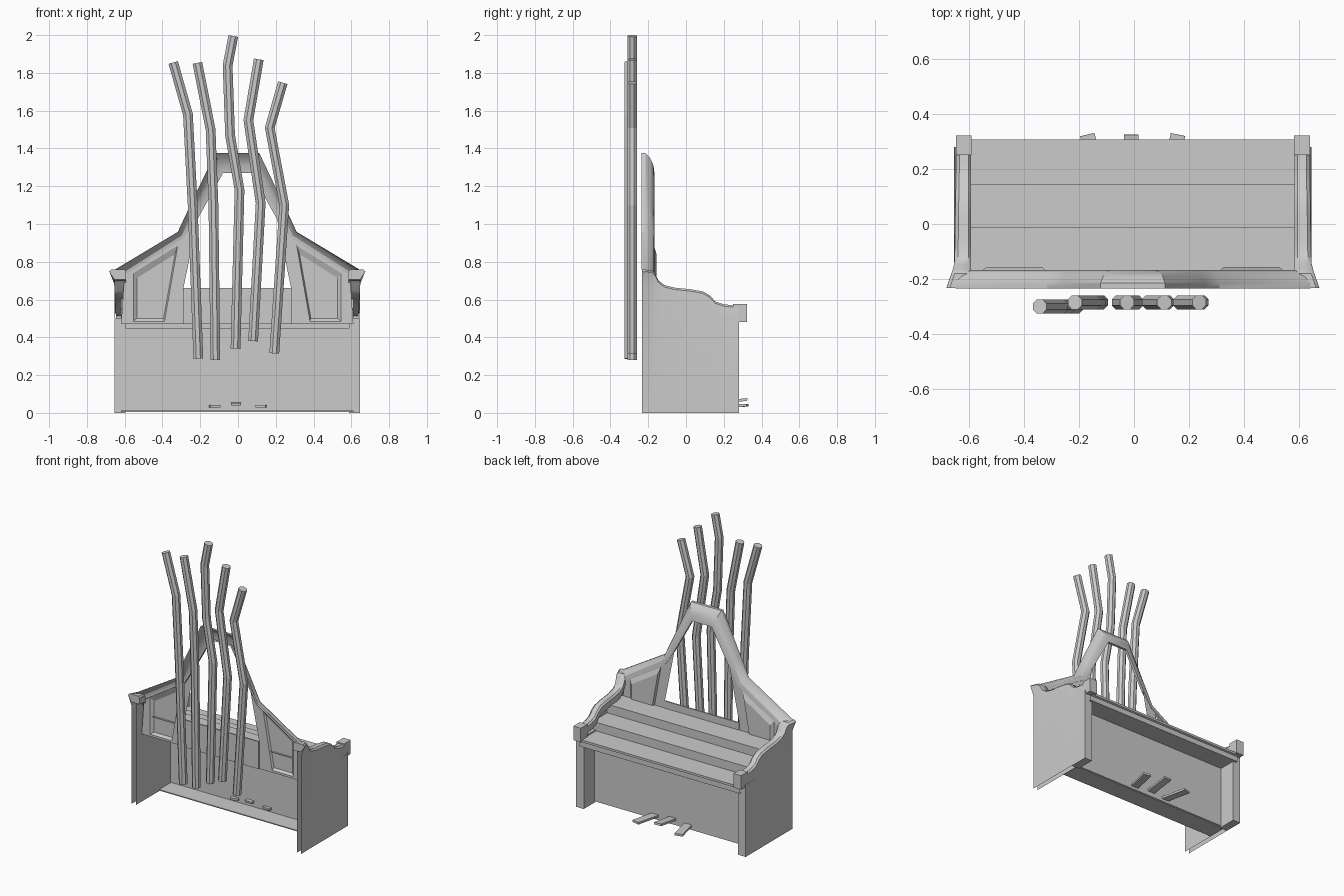
import bpy, bmesh, math
from mathutils import Vector

if "Cube" in bpy.data.objects:
    bpy.data.objects.remove(bpy.data.objects["Cube"])

CX = -0.004  # symmetry plane of the case


def finish(name, bm, smooth=False, normals=True):
    bmesh.ops.remove_doubles(bm, verts=bm.verts, dist=1e-5)
    if normals:
        bmesh.ops.recalc_face_normals(bm, faces=bm.faces)
    me = bpy.data.meshes.new(name)
    bm.to_mesh(me)
    bm.free()
    ob = bpy.data.objects.new(name, me)
    bpy.context.collection.objects.link(ob)
    if smooth:
        bpy.ops.object.select_all(action='DESELECT')
        ob.select_set(True)
        bpy.context.view_layer.objects.active = ob
        bpy.ops.object.shade_smooth_by_angle(angle=math.radians(32))
    return ob


def loft(bm, rings, closed=False, caps=False):
    """Skin a list of equally long point rows."""
    rows = [[bm.verts.new(p) for p in r] for r in rings]
    n = len(rows[0])
    for a, b in zip(rows, rows[1:]):
        for i in range(n if closed else n - 1):
            j = (i + 1) % n
            bm.faces.new((a[i], a[j], b[j], b[i]))
    if caps:
        bm.faces.new(rows[0])
        bm.faces.new(rows[-1])


def box(name, x, y, z):
    bm = bmesh.new()
    ring = lambda h: [(x[0], y[0], h), (x[1], y[0], h), (x[1], y[1], h), (x[0], y[1], h)]
    loft(bm, [ring(z[0]), ring(z[1])], True, True)
    return finish(name, bm)


def strip(name, prof, x0, x1):
    """Open (y, z) profile pulled along x."""
    bm = bmesh.new()
    loft(bm, [[(x, y, z) for y, z in prof] for x in (x0, x1)])
    return finish(name, bm)


# stepped top, overhanging ledge, recessed knee panel and floor
strip("stepped_top", [(-.17, .61), (-.01, .61), (-.01, .55), (.145, .55), (.145, .49),
                      (.307, .49), (.307, .475), (.295, .47), (.295, .435), (.16, .435)],
      CX - .615, CX + .615)
box("knee_panel", (CX - .615, CX + .615), (.15, .16), (.01, .45))
box("floor_strip", (CX - .615, CX + .615), (.02, .155), (.005, .012))

# curved top line of the sides (y, z, outer x)
TOP = [(-.232, .76, .678), (-.18, .755, .66), (-.165, .74, .655), (-.145, .70, .65),
       (-.115, .677, .648), (-.06, .663, .647), (.02, .655, .646), (.09, .643, .645),
       (.125, .622, .644), (.155, .59, .644), (.20, .575, .643), (.26, .568, .643)]

for s, side in ((-1, "left"), (1, "right")):
    X = lambda v: CX + s * v
    # outer side sheet and inner sheet, open at back and bottom
    bm = bmesh.new()
    loft(bm, [[(X(.65), y, .0) for y, z, x in TOP] + [(X(.65), .28, 0)],
              [(X(.65), y, .02) for y, z, x in TOP] + [(X(.65), .28, .02)],
              [(X(.65), y, z - .08) for y, z, x in TOP] + [(X(.65), .28, .49)],
              [(X(x), y, z - .01) for y, z, x in TOP] + [(X(.643), .28, .56)]])
    loft(bm, [[(X(.617), y, h if h is not None else z - .03) for y, z, x in TOP]
              for h in (.0, .4, None)])
    finish(side + "_side", bm, True)
    # front post
    box(side + "_post", (X(.592), X(.65)), (.15, .28), (0, .50))
    # scrolled arm rail with flared back end
    bm = bmesh.new()
    loft(bm, [[(X(x), y, z - .012), (X(x - .012), y, z), (X(.598), y, z),
               (X(.588), y, z - .012), (X(.588), y, z - .055), (X(min(x, .65)), y, z - .055)]
              for y, z, x in TOP], True, True)
    finish(side + "_arm_rail", bm, True)
    box(side + "_arm_end", (X(.586), X(.643)), (.25, .322), (.48, .577))

    # back wing with bevelled raised field
    bm = bmesh.new()
    outer = [(.615, .47), (.597, .73), (.285, .925), (.36, .47)]
    fields = [(0, outer), (0, [(.55, .485), (.55, .74), (.315, .885), (.385, .485)]),
              (.014, [(.53, .50), (.53, .715), (.33, .84), (.39, .50)])]
    loft(bm, [[(X(x), -.17 + d, z) for x, z in pts] for d, pts in fields], True)
    bm.faces.new([bm.verts.new((X(x), -.156, z)) for x, z in fields[2][1]])
    bm.faces.new([bm.verts.new((X(x), -.17, z)) for x, z in
                  [(.36, .47), (.285, .925), (.21, 1.03), (.285, .66), (.285, .47)]])
    finish(side + "_back_wing", bm)

# board under the opening
box("back_rail", (CX - .286, CX + .286), (-.178, -.168), (.47, .66))

# arched rim of the back, hollow from behind
O = [(.645, .76), (.315, .958), (.26, 1.075), (.117, 1.375)]
M = [(.61, .738), (.295, .938), (.235, 1.055), (.095, 1.31)]
I = [(.595, .715), (.28, .915), (.208, 1.03), (.075, 1.27)]
K = [(a[0] * .6 + b[0] * .4, a[1] * .6 + b[1] * .4) for a, b in zip(O, M)]
both = lambda row, y: ([(CX - x, y, z) for x, z in row] + [(CX + x, y, z) for x, z in row[::-1]])
bm = bmesh.new()
loft(bm, [both(O, -.235), both(O, -.215), both(K, -.19), both(M, -.172), both(I, -.167), both(I, -.185)])
finish("arched_rim", bm, True)

# pedals fanning out of the knee panel
for i, (xa, xb, za, zb) in enumerate([(-.12, -.17, .035, .04), (-.01, -.01, .045, .072), (.12, .16, .035, .04)]):
    a, b = Vector((xa, .13, za)), Vector((xb, .325, zb))
    d = (b - a).normalized()
    w = d.cross(Vector((0, 0, 1))).normalized() * .027
    u = w.cross(d).normalized() * .007
    bm = bmesh.new()
    loft(bm, [[p + w + u, p - w + u, p - w - u, p + w - u] for p in (a, b)], True, True)
    finish("pedal_%d" % (i + 1), bm)

# bent eight-sided pipes behind the case (y, then x/z path)
PIPES = [(-.30, [(-.343, 1.855), (-.265, 1.58), (-.24, 1.10), (-.21, .287)]),
         (-.285, [(-.215, 1.853), (-.145, 1.50), (-.13, 1.10), (-.12, .28)]),
         (-.285, [(-.025, 1.995), (-.055, 1.84), (-.042, 1.47), (.008, 1.18), (-.013, .34)]),
         (-.285, [(.11, 1.872), (.055, 1.55), (.12, 1.11), (.08, .38)]),
         (-.285, [(.237, 1.748), (.168, 1.51), (.245, 1.10), (.192, .315)])]
for k, (y, path) in enumerate(PIPES):
    pts = [Vector((x, y, z)) for x, z in path]
    rings = []
    for i, p in enumerate(pts):
        d0 = (p - pts[max(i - 1, 0)]).normalized()
        d1 = (pts[min(i + 1, len(pts) - 1)] - p).normalized()
        t = (d0 + d1).normalized()
        n = Vector((t.z, 0, -t.x))
        rings.append([p + n * .028 * math.cos(q) + Vector((0, .028 * math.sin(q), 0))
                      for q in (math.pi / 8 + j * math.pi / 4 for j in range(8))])
    bm = bmesh.new()
    loft(bm, rings, True, True)
    finish("pipe_%d" % (k + 1), bm)
